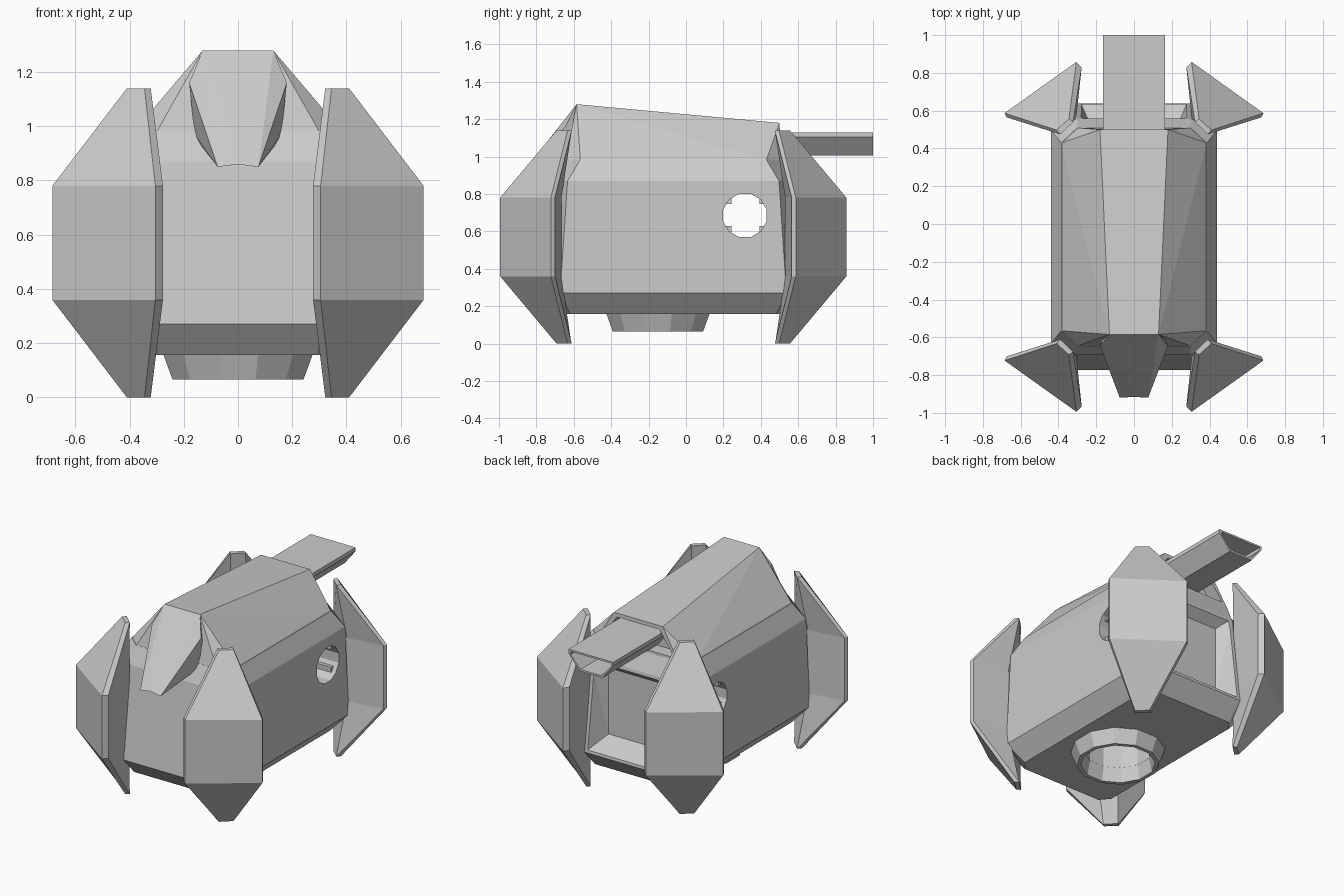
import bpy, bmesh
from math import sin, cos, pi, radians

if "Cube" in bpy.data.objects:
    bpy.data.objects.remove(bpy.data.objects["Cube"])

CY = -0.068  # hull centre along y


def finish(name, bm):
    bmesh.ops.recalc_face_normals(bm, faces=bm.faces)
    me = bpy.data.meshes.new(name)
    bm.to_mesh(me)
    bm.free()
    ob = bpy.data.objects.new(name, me)
    bpy.context.collection.objects.link(ob)
    return ob


def loft(name, rings, caps=True):
    """Skin equal-length closed rings of 3D points."""
    bm = bmesh.new()
    rv = [[bm.verts.new(p) for p in r] for r in rings]
    n = len(rv[0])
    for a, b in zip(rv, rv[1:]):
        for i in range(n):
            j = (i + 1) % n
            bm.faces.new((a[i], a[j], b[j], b[i]))
    if caps:
        bm.faces.new(rv[0])
        bm.faces.new(rv[-1])
    return finish(name, bm)


def hull(name, pts):
    bm = bmesh.new()
    for p in pts:
        bm.verts.new(p)
    res = bmesh.ops.convex_hull(bm, input=bm.verts)
    loose = [v for v in bm.verts if not v.link_faces]
    bmesh.ops.delete(bm, geom=loose, context='VERTS')
    bmesh.ops.dissolve_limit(bm, angle_limit=radians(1), verts=bm.verts, edges=bm.edges)
    return finish(name, bm)


def cut(ob, cutter):
    m = ob.modifiers.new("cut", 'BOOLEAN')
    m.operation, m.solver, m.object = 'DIFFERENCE', 'EXACT', cutter
    bpy.context.view_layer.objects.active = ob
    bpy.ops.object.modifier_apply(modifier=m.name)
    bpy.data.objects.remove(cutter)


def octagon(hx, hy, cx, cy, z):
    q = [(hx, -(hy - cy)), (hx, hy - cy), (hx - cx, hy), (-(hx - cx), hy)]
    return [(x, y + CY, z) for x, y in q + [(-x, -y) for x, y in q]]


def circle(r, z, n=12, cy=-0.15):
    return [(r * cos(2 * pi * (i + .5) / n), cy + r * sin(2 * pi * (i + .5) / n), z) for i in range(n)]


# Main hull
body = loft("hull", [octagon(.34, .61, .05, .06, .157), octagon(.44, .705, .14, .10, .27),
                     octagon(.44, .625, .14, .06, .87), octagon(.385, .577, .085, .08, .985)])

# Recessed rear panel
cut(body, hull("rear_cutter",
               [(sx * .22, .50, z) for sx in (-1, 1) for z in (.36, .80)] +
               [(sx * .29, y, z) for sx in (-1, 1) for y, z in ((.66, .275), (.58, .865))]))

# Porthole tunnel through both sides
R, PY, PZ = .12, .315, .685
cut(body, loft("port_cutter", [[(x, PY + R * cos(2 * pi * (i + .5) / 12), PZ + R * sin(2 * pi * (i + .5) / 12))
                                for i in range(12)] for x in (-.6, .6)]))
for i, (sy, sz) in enumerate(((1, 1), (-1, 1), (-1, -1), (1, -1))):
    y, z = PY + sy * .092, PZ + sz * .075
    hull("porthole_lug_%d" % i, [(x, y + a, z + b) for x in (-.41, .41)
                                 for a in (-.014, .02) for b in (-.014, .02)])

# Belly nozzle with an open middle
cut(body, loft("nozzle_cutter", [circle(.205, .0), circle(.205, .32)]))
loft("belly_nozzle", [circle(.205, .16), circle(.285, .158), circle(.25, .065),
                      circle(.225, .065), circle(.205, .16)], caps=False)

# Sloped roof with an open rear
roof = hull("roof", octagon(.385, .577, .085, .08, .98) +
            [(s * .13, -.585, 1.28) for s in (-1, 1)] + [(s * .18, .50, 1.18) for s in (-1, 1)])
cut(roof, hull("roof_cutter", [(s * x, y, z) for s in (-1, 1) for y in (.42, .7)
                               for x, z in ((.27, 1.0), (.155, 1.155))]))

# Hollow rear exhaust chute
half = [(.165, 1.13), (.165, 1.105), (.085, 1.005)]
outer = half + [(-x, z) for x, z in reversed(half)]
inner = [(x * .9, 1.07 + (z - 1.07) * .8) for x, z in outer]
loft("exhaust_chute", [[(x, y, z) for x, z in sec] for sec, y in
                       ((outer, .40), (outer, 1.0), (inner, 1.0), (inner, .45))])

# Beak on the front: two prongs with a groove between them
for s, side in ((1, "right"), (-1, "left")):
    hull("beak_" + side, [(s * x, y, z) for x, y, z in (
        (.13, -.585, 1.28), (0, -.585, 1.28), (.18, -.645, 1.16), (.075, -.92, .85),
        (0, -.915, .86), (0, -.70, 1.05), (.16, -.63, .97), (.13, -.69, .92),
        (0, -.60, .92), (.16, -.59, 1.1))])

# Four bent armour plates, mirrored to each corner (rear right is the template)
mid = [(.305, .858), (.277, .83), (.305, .57), (.43, .53), (.675, .565), (.685, .587)]
tip = [(.345, .556), (.322, .542), (.324, .538), (.388, .477), (.391, .475), (.41, .497)]
for sx, a in ((1, "right"), (-1, "left")):
    for sy, b in ((1, "rear"), (-1, "front")):
        loft("armour_%s_%s" % (b, a), [[(sx * x, CY + sy * (y - CY), z) for x, y in sec] for sec, z in
                                       ((tip, 0), (mid, .36), (mid, .78), (tip, 1.14))])
